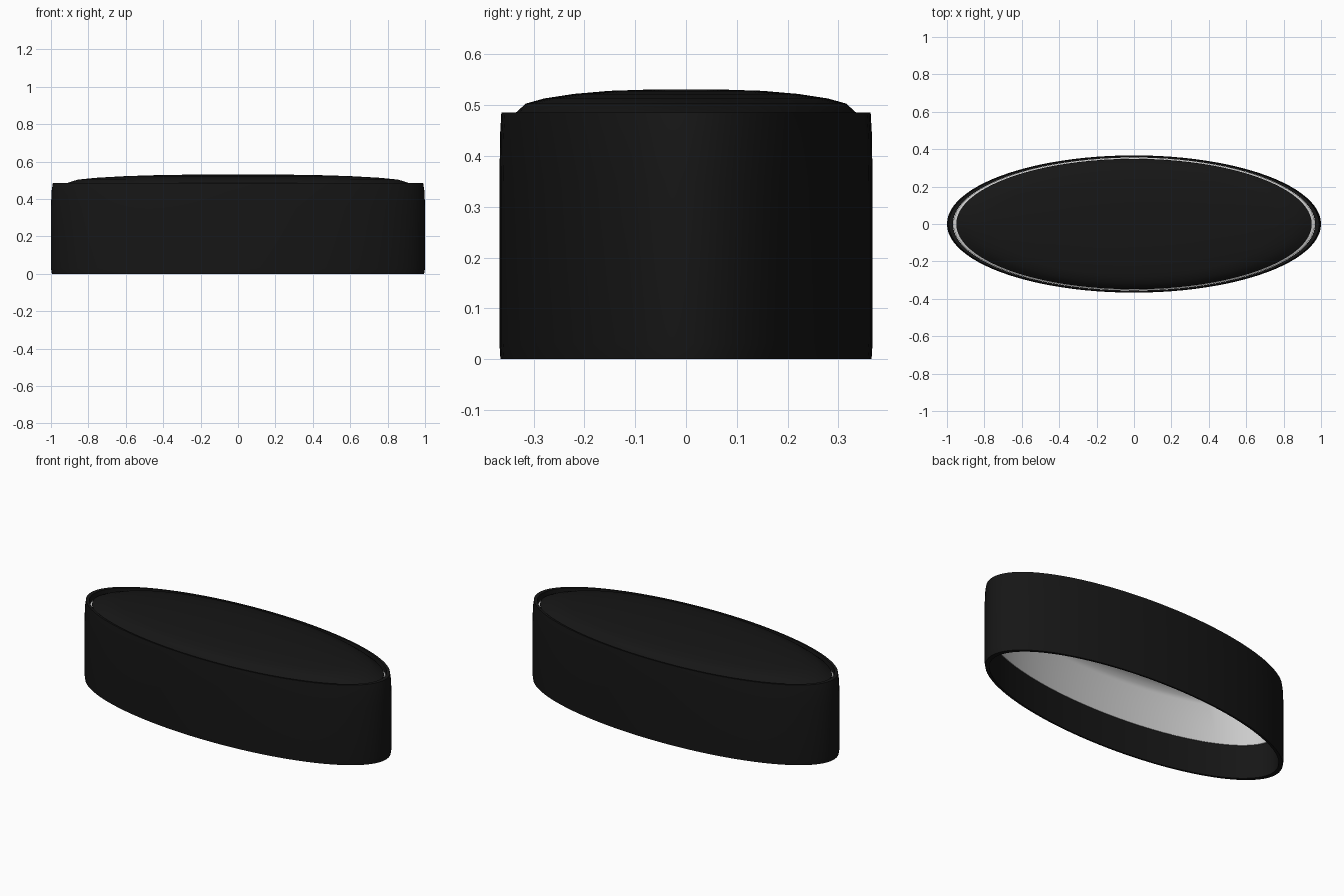
import bpy, bmesh, math

if "Cube" in bpy.data.objects:
    bpy.data.objects.remove(bpy.data.objects["Cube"])

RATIO = 0.367   # depth / width of the oval
SEGMENTS = 96


def material(name, colour):
    mat = bpy.data.materials.new(name)
    mat.diffuse_color = colour
    mat.use_nodes = True
    mat.node_tree.nodes["Principled BSDF"].inputs["Base Color"].default_value = mat.diffuse_color
    return mat


def oval_lathe(name, profile, closed=False, mat=None):
    """Sweep a (scale, z) profile around an ellipse; scale 0 becomes a pole."""
    bm = bmesh.new()
    rings = []
    for s, z in profile:
        if s == 0:
            rings.append([bm.verts.new((0, 0, z))] * SEGMENTS)
        else:
            rings.append([bm.verts.new((s * math.cos(a), s * RATIO * math.sin(a), z))
                          for a in (2 * math.pi * i / SEGMENTS for i in range(SEGMENTS))])
    pairs = list(zip(rings, rings[1:]))
    if closed:
        pairs.append((rings[-1], rings[0]))
    for a, b in pairs:
        for i in range(SEGMENTS):
            j = (i + 1) % SEGMENTS
            quad = list(dict.fromkeys((a[i], a[j], b[j], b[i])))
            if len(quad) > 2:
                bm.faces.new(quad)
    bmesh.ops.recalc_face_normals(bm, faces=bm.faces)
    mesh = bpy.data.meshes.new(name)
    bm.to_mesh(mesh)
    bm.free()
    obj = bpy.data.objects.new(name, mesh)
    bpy.context.collection.objects.link(obj)
    if mat:
        mesh.materials.append(mat)
    bpy.ops.object.select_all(action='DESELECT')
    obj.select_set(True)
    bpy.context.view_layer.objects.active = obj
    bpy.ops.object.shade_smooth_by_angle(angle=math.radians(35))
    return obj


black = material("black", (0.008, 0.008, 0.008, 1))

# Outer oval band, open at top and bottom
oval_lathe("outer_band", [
    (0.995, 0.0), (1.0, 0.03), (1.0, 0.35), (0.997, 0.44), (0.99, 0.485),
    (0.968, 0.485), (0.968, 0.0)], closed=True, mat=black)

# Domed lid with a chamfered edge
oval_lathe("domed_lid", [
    (0, 0.531), (0.2, 0.5305), (0.41, 0.528), (0.6, 0.522), (0.76, 0.513),
    (0.858, 0.503), (0.913, 0.485), (0.95, 0.468),
    (0.95, 0.46), (0.85, 0.486), (0.6, 0.507), (0, 0.516)], mat=black)

# Grey inner liner lining the upper half and the underside of the lid
oval_lathe("inner_liner", [
    (0, 0.512), (0.6, 0.503), (0.85, 0.48), (0.94, 0.455), (0.966, 0.448),
    (0.966, 0.2), (0.958, 0.2), (0.958, 0.43), (0.93, 0.45),
    (0.85, 0.473), (0.6, 0.497), (0, 0.507)])
